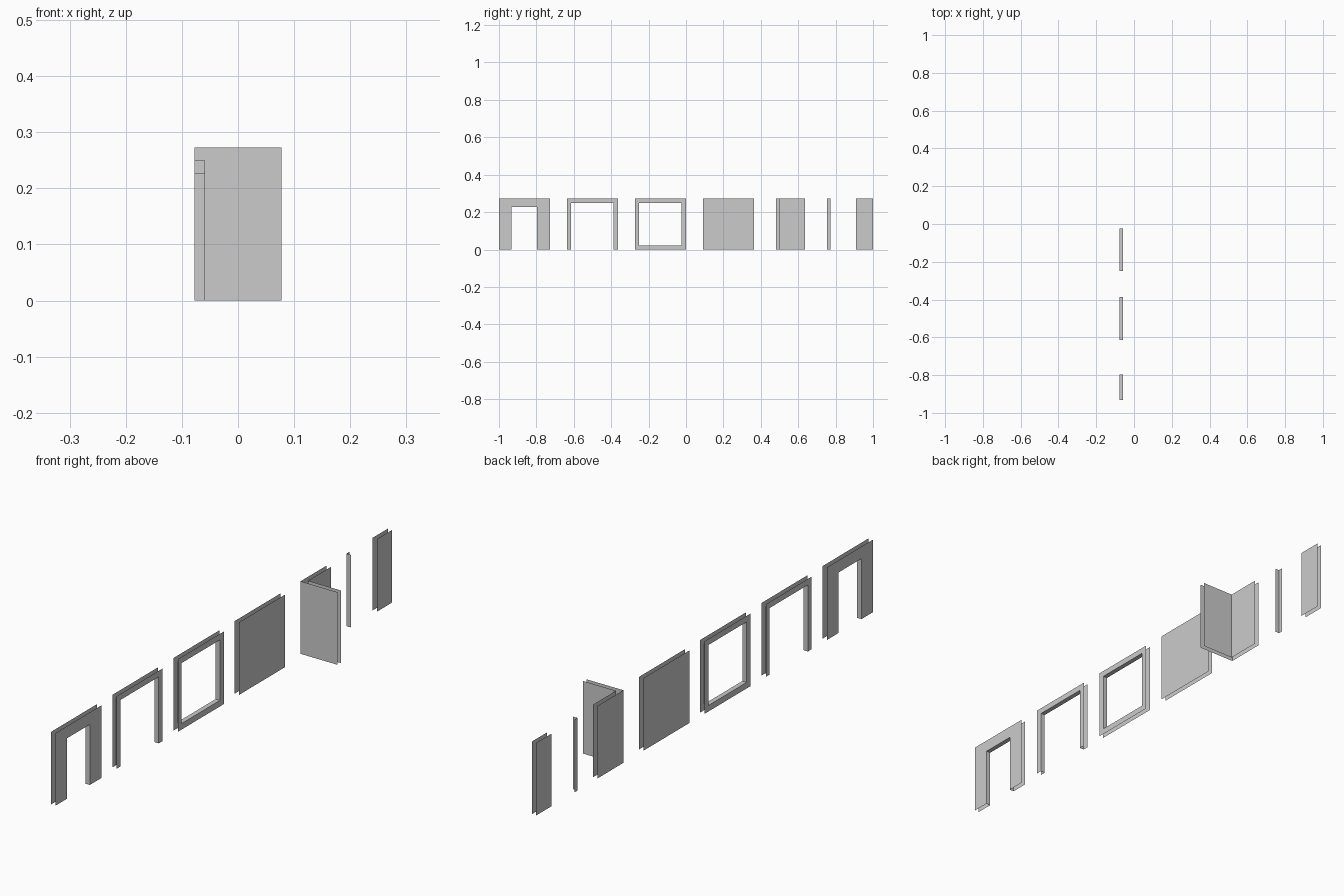
import bpy

if "Cube" in bpy.data.objects:
    bpy.data.objects.remove(bpy.data.objects["Cube"])

U = 1 / 44                      # modelling unit: 88 units make the row 2 long
X0, X1 = -3.4, -2.6             # outer and inner skins of the wall
H = 12                          # wall height


def make(name, verts, faces):
    mesh = bpy.data.meshes.new(name)
    mesh.from_pydata([[c * U for c in v] for v in verts], [], faces)
    mesh.update()
    obj = bpy.data.objects.new(name, mesh)
    bpy.context.collection.objects.link(obj)


def sheets(name, *paths):
    """Open upright sheets, each raised from an (x, y) floor path."""
    verts, faces = [], []
    for path in paths:
        for i in range(len(path) - 1):
            n = len(verts) + 2 * i if i == 0 else n + 2
            faces.append((n, n + 2, n + 3, n + 1))
        for x, y in path:
            verts += [(x, y, 0), (x, y, H)]
    make(name, verts, faces)


def opening_wall(name, y, a, b, bottom, top):
    """Double-skinned wall with a lined opening; bottom 0 gives a doorway."""
    outer = [(y, 0), (y, H), (y + 12, H), (y + 12, 0)]
    inner = [(y + a, bottom), (y + a, top), (y + b, top), (y + b, bottom)]
    verts = [(x, *p) for x in (X0, X1) for p in outer + inner]
    faces = []
    for i in range(4 if bottom > 0 else 3):
        j = (i + 1) % 4
        faces += [(i, j, j + 4, i + 4),                   # outer skin
                  (i + 12, j + 12, j + 8, i + 8),         # inner skin
                  (i + 4, j + 4, j + 12, i + 12)]         # opening lining
    make(name, verts, faces)


def plain_wall(name, y0, y1):
    sheets(name, [(X0, y1), (X0, y0)], [(X1, y0), (X1, y1)])


# Walls with openings
opening_wall("doorway_wall", -44, 3, 9, 0, 10)
opening_wall("wide_doorway_wall", -28, 1, 11, 0, 11)
opening_wall("window_wall", -12, 1, 11, 1, 11)

# Plain walls
plain_wall("full_wall", 4, 16)
plain_wall("short_wall", 40, 44)

# Corner wall: outer and inner L-shaped skins
sheets("corner_wall",
       [(X0, 28), (X0, 21.2), (3.4, 21.2)],
       [(3.4, 22), (X1, 22), (X1, 28)])

# Corner filler post: outer L only
sheets("corner_post", [(X0, 34), (X0, 33.2), (X1, 33.2)])
